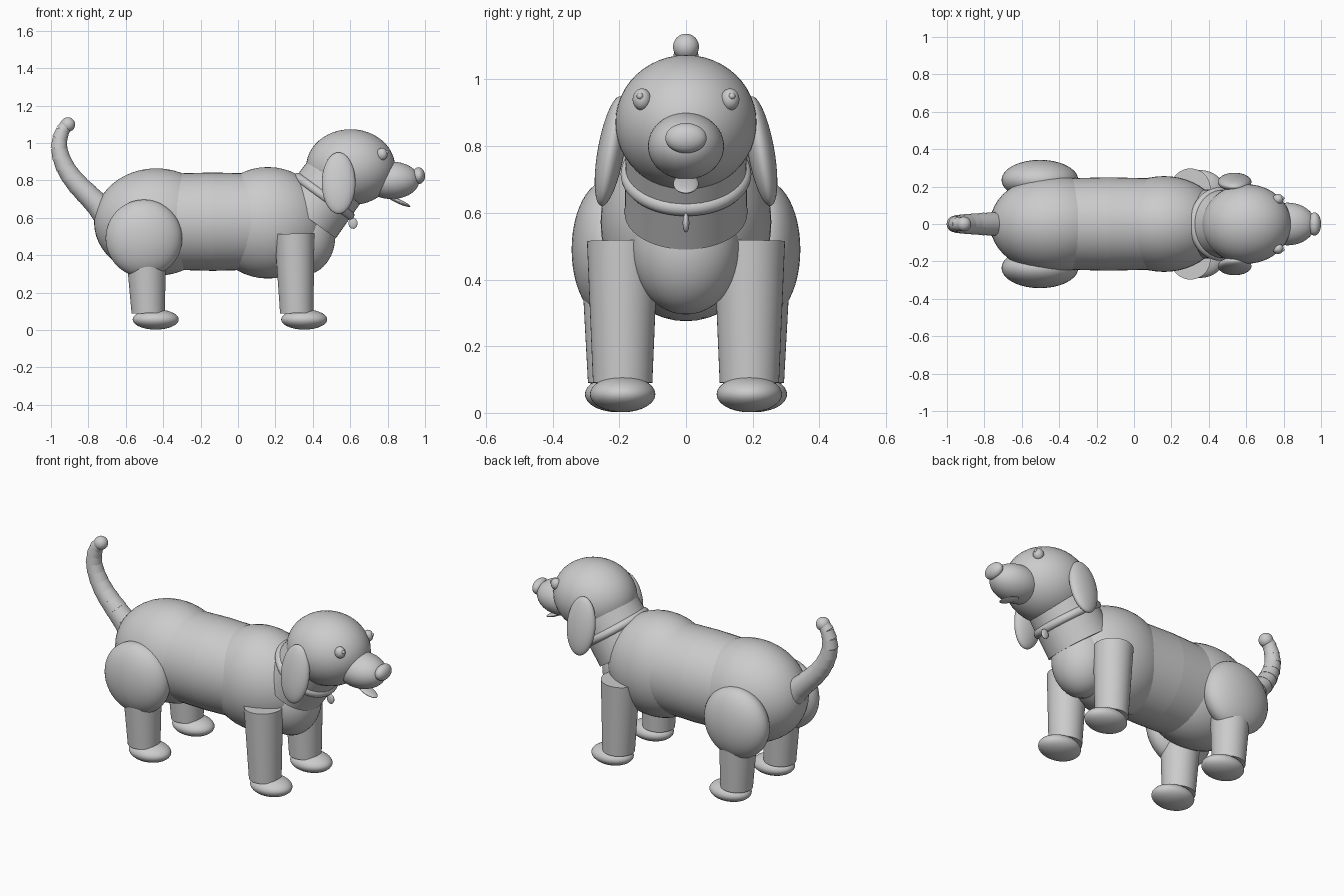
import bpy
from math import radians, sin, cos
from mathutils import Vector

if "Cube" in bpy.data.objects:
    bpy.data.objects.remove(bpy.data.objects["Cube"])


def smooth(ob, name):
    ob.name = name
    bpy.ops.object.shade_smooth_by_angle(angle=radians(40))
    return ob


def ball(name, loc, size, rot=(0, 0, 0)):
    """Ellipsoid given by centre, half-sizes and rotation in degrees."""
    bpy.ops.mesh.primitive_uv_sphere_add(segments=48, ring_count=24, radius=1, location=loc,
                                         rotation=[radians(a) for a in rot])
    ob = bpy.context.object
    ob.scale = size
    return smooth(ob, name)


def taper(name, a, b, ra, rb):
    """Round tapered tube from point a to point b."""
    a, b = Vector(a), Vector(b)
    bpy.ops.mesh.primitive_cone_add(vertices=48, radius1=ra, radius2=rb, depth=(b - a).length,
                                    location=(a + b) / 2,
                                    rotation=(b - a).to_track_quat('Z', 'Y').to_euler())
    return smooth(bpy.context.object, name)


# Body: rump, barrel and chest
ball("rump", (-0.437, 0, 0.577), (0.333, 0.26, 0.287))
ball("chest", (0.16, 0, 0.573), (0.315, 0.256, 0.298))
ball("breast", (0.355, 0, 0.50), (0.165, 0.165, 0.205))
mid = (-0.135, 0, 0.579)
for name, end in (("barrel_rear", -0.36), ("barrel_front", 0.09)):
    ob = taper(name, mid, (end, 0, 0.579), 0.263, 0.257)
    ob.scale = (1, 1, 1)
    # slightly narrower across than it is tall
    for v in ob.data.vertices:
        w = ob.matrix_basis @ v.co
        w.y *= 0.95
        v.co = ob.matrix_basis.inverted() @ w

# Neck, collar and tag along a tilted axis
tilt = radians(36)
axis = Vector((sin(tilt), 0, cos(tilt)))
base = Vector((0.374, 0, 0.598))
taper("neck", base, base + axis * 0.25, 0.184, 0.18)
bpy.ops.mesh.primitive_torus_add(major_radius=0.172, minor_radius=0.024, major_segments=64,
                                 minor_segments=16, location=base + axis * 0.145,
                                 rotation=(0, tilt, 0))
smooth(bpy.context.object, "collar")
ball("collar_tag", (0.615, 0, 0.57), (0.024, 0.01, 0.029))

# Head
ball("head", (0.602, 0, 0.87), (0.238, 0.212, 0.203))
ball("muzzle", (0.82, 0, 0.80), (0.15, 0.114, 0.1))
ball("nose", (0.965, 0, 0.824), (0.035, 0.062, 0.045))
ball("tongue", (0.86, 0, 0.687), (0.067, 0.038, 0.012), (0, 24, 0))

# Paired parts
for s, side in ((1, "left"), (-1, "right")):
    ball(side + "_eye", (0.77, s * 0.132, 0.94), (0.03, 0.028, 0.033))
    ball(side + "_pupil", (0.794, s * 0.138, 0.95), (0.01, 0.01, 0.01))
    ball(side + "_ear", (0.538, s * 0.225, 0.785), (0.09, 0.04, 0.167), (s * 10, 0, 0))
    ball(side + "_haunch", (-0.503, s * 0.235, 0.49), (0.205, 0.108, 0.207))
    for part, x, y, top in (("front", 0.308, 0.19, 0.515), ("rear", -0.486, 0.205, 0.42)):
        taper(f"{side}_{part}_leg", (x + 0.006, s * y, 0.09), (x - 0.006, s * y, top), 0.089, 0.107)
        ball(f"{side}_{part}_paw", (x + 0.046, s * y, 0.056), (0.123, 0.098, 0.054))

# Tail: overlapping tapered segments along a curve, with a ball tip
path = [(-0.71, 0.615), (-0.755, 0.675), (-0.805, 0.725), (-0.85, 0.77), (-0.89, 0.817),
        (-0.922, 0.867), (-0.945, 0.92), (-0.957, 0.972), (-0.953, 1.022), (-0.938, 1.066),
        (-0.913, 1.1)]
for i, (p, q) in enumerate(zip(path, path[1:])):
    p, q = Vector((p[0], 0, p[1])), Vector((q[0], 0, q[1]))
    r = 0.067 - 0.0032 * i
    taper(f"tail_segment_{i + 1}", p, q + (q - p) * 0.1, r, r - 0.006)
ball("tail_tip", (-0.91, 0, 1.098), (0.039, 0.039, 0.039))
